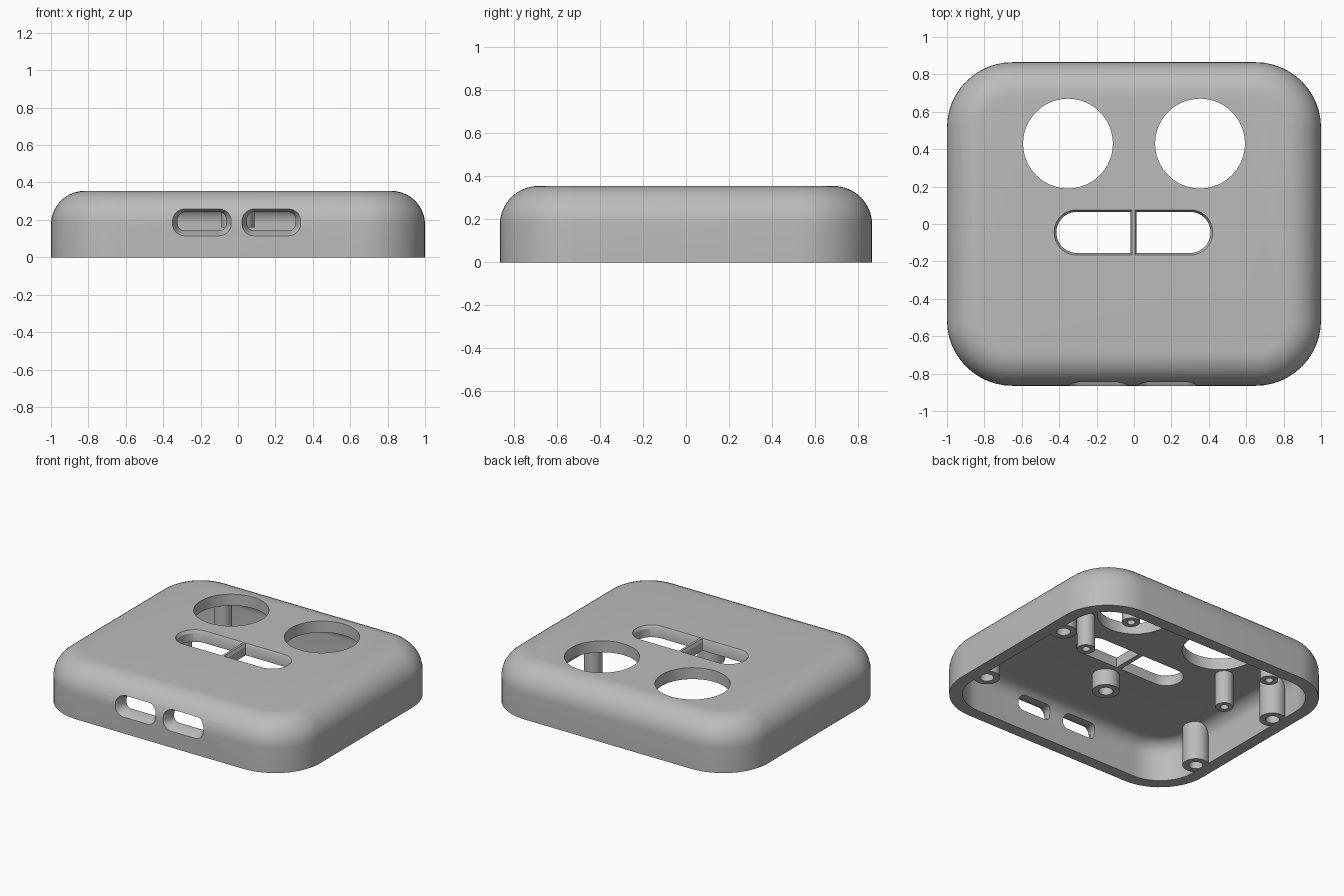
import bpy, bmesh, math
from mathutils import Vector

if "Cube" in bpy.data.objects:
    bpy.data.objects.remove(bpy.data.objects["Cube"])

grey = bpy.data.materials.new("plain grey")
grey.use_nodes = True
COLOUR = (0.5, 0.5, 0.5, 1)
grey.diffuse_color = COLOUR
grey.node_tree.nodes["Principled BSDF"].inputs["Base Color"].default_value = COLOUR

HX, HY, TOP, CORNER, FILLET = 1.0, 0.865, 0.355, 0.35, 0.18
WALL = 0.085
CEILING = TOP - WALL + 0.005


def rounded_rect(hx, hy, r, steps=12):
    """Counter-clockwise outline of a rounded rectangle."""
    pts = []
    for q, (sx, sy) in enumerate([(1, 1), (-1, 1), (-1, -1), (1, -1)]):
        for i in range(steps + 1):
            a = math.pi / 2 * (q + i / steps)
            pts.append((sx * (hx - r) + r * math.cos(a),
                        sy * (hy - r) + r * math.sin(a)))
    return pts


def circle(r, n=48):
    return [(r * math.cos(2 * math.pi * i / n), r * math.sin(2 * math.pi * i / n))
            for i in range(n)]


def loft(name, rings):
    """Closed solid through (outline, height) rings."""
    bm = bmesh.new()
    loops = [[bm.verts.new((x, y, z)) for x, y in pts] for pts, z in rings]
    for a, b in zip(loops, loops[1:]):
        for i in range(len(a)):
            j = (i + 1) % len(a)
            bm.faces.new((a[i], a[j], b[j], b[i]))
    bm.faces.new(loops[0][::-1])
    bm.faces.new(loops[-1])
    bmesh.ops.remove_doubles(bm, verts=bm.verts, dist=1e-6)
    bmesh.ops.recalc_face_normals(bm, faces=bm.faces)
    mesh = bpy.data.meshes.new(name)
    bm.to_mesh(mesh)
    bm.free()
    mesh.materials.append(grey)
    obj = bpy.data.objects.new(name, mesh)
    bpy.context.collection.objects.link(obj)
    return obj


def smooth(obj):
    bpy.ops.object.select_all(action='DESELECT')
    obj.select_set(True)
    bpy.context.view_layer.objects.active = obj
    bpy.ops.object.shade_smooth_by_angle(angle=math.radians(30))


def inset_ring(d, z):
    return rounded_rect(HX - d, HY - d, CORNER - d), z


def dome(inset, top, r, steps=10):
    """Wall rising from the floor and rolling over into a flat top."""
    rings = [inset_ring(inset, 0)]
    for i in range(steps + 1):
        a = math.pi / 2 * i / steps
        rings.append(inset_ring(inset + r * (1 - math.cos(a)), top - r + r * math.sin(a)))
    return rings


# Hollow case: down the inside, across the rim, up the outside
case = loft("case_shell", dome(WALL, CEILING, FILLET - WALL)[::-1] + dome(0, TOP, FILLET))

# Round openings in the top
cutters = []
for side in (-1, 1):
    hole = loft("round_hole_cutter", [(circle(0.24, 64), 0.2), (circle(0.24, 64), 0.5)])
    hole.location = (side * 0.353, 0.43, 0)
    cutters.append(hole)

# Long opening in the top with a slightly flared edge
slot = loft("long_slot_cutter", [
    (rounded_rect(0.412, 0.11, 0.109), 0.2),
    (rounded_rect(0.412, 0.11, 0.109), TOP - 0.02),
    (rounded_rect(0.424, 0.121, 0.12), TOP),
    (rounded_rect(0.424, 0.121, 0.12), 0.5)])
slot.location = (-0.003, -0.045, 0)
cutters.append(slot)

# Flared sockets in the front wall
for x in (-0.193, 0.178):
    socket = loft("front_socket_cutter", [
        (rounded_rect(0.13, 0.05, 0.04), -0.2),
        (rounded_rect(0.13, 0.05, 0.04), -0.05),
        (rounded_rect(0.157, 0.077, 0.065), 0),
        (rounded_rect(0.157, 0.077, 0.065), 0.1)])
    socket.rotation_euler = (math.pi / 2, 0, 0)
    socket.location = (x, -HY, 0.192)
    cutters.append(socket)

for c in cutters:
    c.hide_render = True
    mod = case.modifiers.new("cut", 'BOOLEAN')
    mod.operation = 'DIFFERENCE'
    mod.solver = 'EXACT'
    mod.object = c

# Bake the cuts and drop the cutters
bpy.context.view_layer.update()
baked = bpy.data.meshes.new_from_object(case.evaluated_get(bpy.context.evaluated_depsgraph_get()))
case.modifiers.clear()
case.data = baked
for c in cutters:
    bpy.data.objects.remove(c)
smooth(case)

# Bar dividing the long opening
bar = loft("slot_divider", [
    (rounded_rect(0.017, 0.125, 0.001, 1), CEILING),
    (rounded_rect(0.017, 0.125, 0.001, 1), TOP - 0.02),
    (rounded_rect(0.008, 0.125, 0.001, 1), TOP - 0.001)])
bar.location = (-0.003, -0.045, 0)


def post(name, x, y, bottom, r, bore):
    """Hollow screw post hanging from the ceiling."""
    obj = loft(name, [(circle(bore, 32), bottom + 0.1), (circle(bore, 32), bottom),
                      (circle(r, 32), bottom), (circle(r, 32), CEILING + 0.005)])
    obj.location = (x, y, 0)
    smooth(obj)


for side, word in ((-1, "right"), (1, "left")):
    for y, end in ((0.338, "back"), (-0.423, "front")):
        post(f"wall_post_{end}_{word}", side * 0.87, y, 0.001, 0.085, 0.044)
    for y, end in ((0.655, "back"), (0.21, "front")):
        post(f"thin_post_{end}_{word}", side * 0.575, y, 0.04, 0.058, 0.026)
post("centre_post", 0, -0.28, 0.16, 0.088, 0.046)
